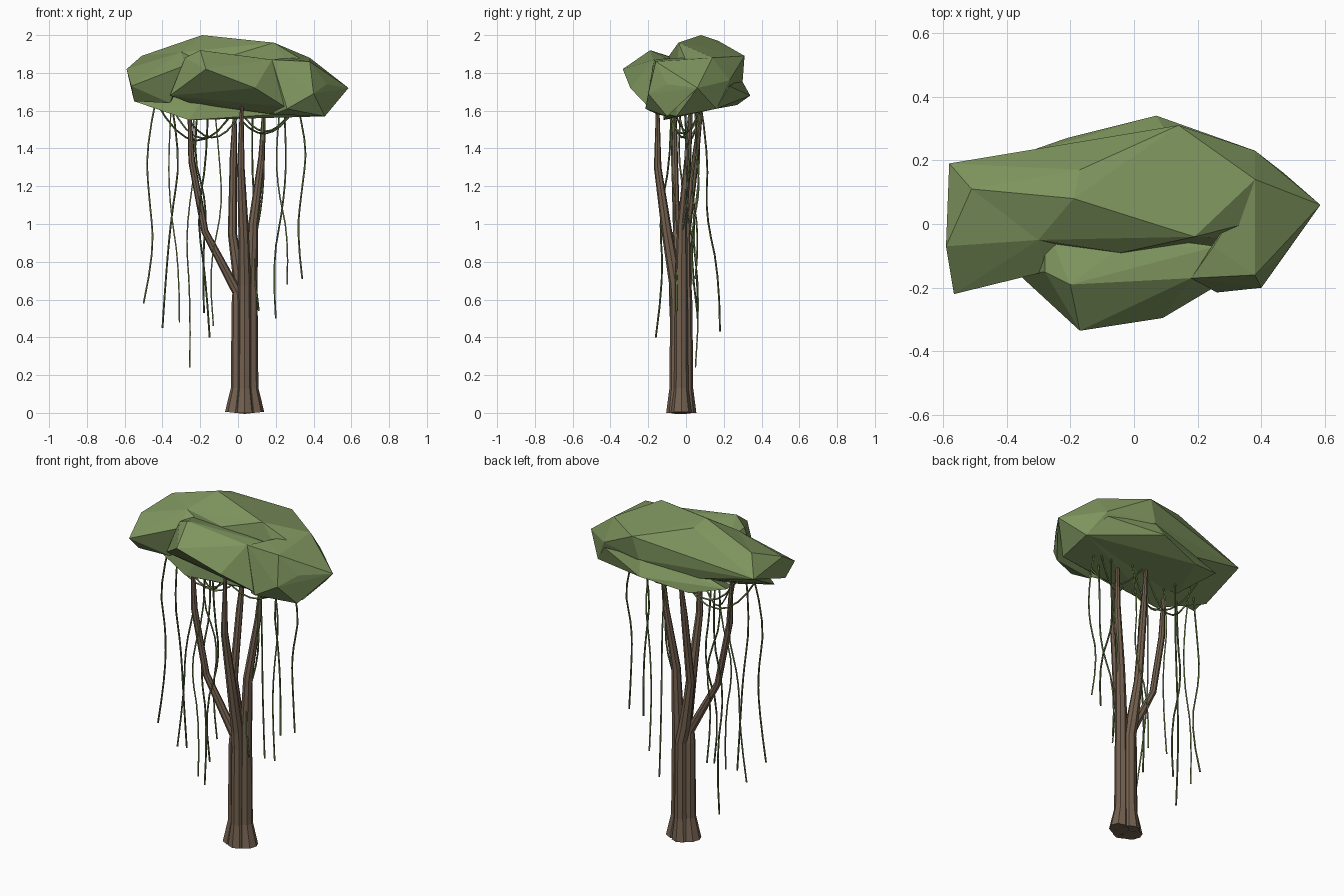
import bpy
import bmesh
from mathutils import Vector

cube = bpy.data.objects.get("Cube")
if cube:
    bpy.data.objects.remove(cube, do_unlink=True)


def make_material(name, rgb):
    material = bpy.data.materials.new(name)
    material.use_nodes = True
    color = (*rgb, 1)
    material.diffuse_color = color
    material.node_tree.nodes["Principled BSDF"].inputs["Base Color"].default_value = color
    return material


leaf_green = make_material("leaf green", (.21, .3, .112))
bark_brown = make_material("bark brown", (.175, .12, .08))
vine_green = make_material("vine green", (.14, .2, .065))


def add_object(name, data, material):
    obj = bpy.data.objects.new(name, data)
    bpy.context.collection.objects.link(obj)
    data.materials.append(material)
    return obj


def add_lobe(name, points):
    """Faceted foliage mass wrapped around a few corner points."""
    bm = bmesh.new()
    for point in points:
        bm.verts.new(point)
    result = bmesh.ops.convex_hull(bm, input=bm.verts)
    loose = set(result["geom_interior"]) | set(result["geom_unused"])
    loose = [item for item in loose if isinstance(item, bmesh.types.BMVert)]
    bmesh.ops.delete(bm, geom=loose, context="VERTS")
    bmesh.ops.recalc_face_normals(bm, faces=bm.faces)
    mesh = bpy.data.meshes.new(name)
    bm.to_mesh(mesh)
    bm.free()
    return add_object(name, mesh, leaf_green)


def add_tube(name, points, radii, material, kind="POLY", sides=4):
    """Flat-shaded tapered tube along a path, turned into a mesh."""
    curve = bpy.data.curves.new(name + " path", "CURVE")
    curve.dimensions = "3D"
    curve.bevel_depth = 1
    curve.bevel_resolution = (sides - 4) // 2
    curve.use_fill_caps = True
    curve.resolution_u = 3
    spline = curve.splines.new(kind)
    spline.points.add(len(points) - 1)
    for target, point, radius in zip(spline.points, points, radii):
        target.co = (*point, 1)
        target.radius = radius
    if kind == "NURBS":
        spline.order_u = 3
        spline.use_endpoint_u = True
    spline.use_smooth = False
    helper = bpy.data.objects.new(name + " path", curve)
    bpy.context.collection.objects.link(helper)
    bpy.context.view_layer.update()
    graph = bpy.context.evaluated_depsgraph_get()
    mesh = bpy.data.meshes.new_from_object(helper.evaluated_get(graph))
    bpy.data.objects.remove(helper, do_unlink=True)
    bpy.data.curves.remove(curve)
    mesh.materials.clear()
    mesh.name = name
    for polygon in mesh.polygons:
        polygon.use_smooth = False
    return add_object(name, mesh, material)


# Canopy: overlapping faceted lobes
add_lobe("canopy_main", [
    (-.58, .19, 1.78), (-.51, .11, 1.89), (-.19, .08, 2), (-.17, .17, 1.97),
    (-.3, -.05, 1.91), (.19, -.04, 1.96), (.14, .31, 1.89), (.1, .3, 1.76),
    (-.2, .23, 1.7), (.38, .23, 1.76), (.38, .14, 1.88), (.585, .06, 1.72),
    (.47, .16, 1.61), (.46, -.05, 1.57), (.19, -.1, 1.58), (-.26, -.12, 1.55),
    (-.04, -.09, 1.89), (-.55, -.05, 1.65)])
add_lobe("canopy_left", [
    (-.59, -.07, 1.82), (-.565, -.22, 1.73), (-.51, .11, 1.89), (-.58, .19, 1.78),
    (-.3, -.05, 1.91), (-.28, -.15, 1.84), (-.55, -.15, 1.65), (-.36, -.12, 1.64),
    (-.2, .05, 1.94)])
# The front lobe juts out over a steep undercut
add_lobe("canopy_front", [
    (-.2, -.19, 1.92), (-.28, -.15, 1.88), (-.17, -.335, 1.82), (.09, -.295, 1.72),
    (.18, -.17, 1.87), (-.36, -.16, 1.68), (-.25, -.1, 1.64), (.19, -.13, 1.58),
    (-.28, 0, 1.86), (-.04, -.07, 1.88), (.26, -.07, 1.86), (.25, -.2, 1.62)])
add_lobe("canopy_right", [
    (.18, -.17, 1.87), (.38, -.16, 1.86), (.25, -.07, 1.88), (.47, -.1, 1.74),
    (.4, -.2, 1.69), (.26, -.215, 1.61), (.46, -.1, 1.57), (.19, -.15, 1.58),
    (.585, .06, 1.72), (.38, .14, 1.88)])
# A low lip runs along the back
add_lobe("canopy_back_lip", [
    (.07, .34, 1.68), (-.21, .27, 1.63), (-.41, .2, 1.68), (.1, .29, 1.77),
    (-.2, .2, 1.74), (.47, .16, 1.61), (.38, .23, 1.73), (-.3, 0, 1.6), (.3, 0, 1.59)])

# Trunk: a bundle of stems that flare at the ground and part into branches
stem_radii = (.055, .038, .034)
stems = {
    "left": ((0, -.03), [(-.005, -.03, .64), (-.175, -.05, .96), (-.245, -.06, 1.33), (-.26, -.06, 1.65)],
             (.026, .019, .018, .008)),
    "back": ((.03, 0), [(.01, -.005, .68), (-.03, 0, .95), (-.025, .05, 1.35), (-.015, .085, 1.65)],
             (.034, .024, .019, .008)),
    "front": ((.035, -.05), [(.035, -.055, .68), (.03, -.1, .95), (.015, -.15, 1.3), (.02, -.15, 1.65)],
              (.034, .028, .02, .008)),
    "right": ((.07, -.025), [(.07, -.025, .68), (.08, -.02, 1), (.125, .01, 1.35), (.14, .03, 1.65)],
              (.034, .026, .018, .008)),
}
for side, ((x, y), branch, branch_radii) in stems.items():
    base = [(.035 + (x - .035) * 1.4, y, 0), (x, y, .13), (x, y, .58)]
    add_tube(side + "_stem", base + branch, stem_radii + branch_radii, bark_brown, sides=8)

# Hanging vines: bottom height, depth at top and bottom, then x from top to bottom
vines = [
    (.58, -.02, -.04, (-.43, -.49, -.47, -.44, -.5)),
    (.45, .05, 0, (-.36, -.3, -.35, -.38, -.4)),
    (.48, -.06, -.04, (-.35, -.37, -.36, -.31, -.31)),
    (.24, .06, .05, (-.24, -.22, -.28, -.25, -.255)),
    (.53, 0, .06, (-.2, -.25, -.16, -.19, -.18)),
    (.4, -.08, -.16, (-.16, -.16, -.22, -.17, -.15)),
    (.46, -.06, -.08, (-.13, -.1, -.08, -.16, -.13)),
    (.71, .04, .05, (.3, .37, .34, .31, .34)),
    (.68, .08, .03, (.23, .2, .21, .27, .26)),
    (.5, -.02, .06, (.24, .26, .24, .18, .2)),
    (.54, .03, -.05, (.13, .14, .13, .07, .11)),
    (.43, .07, .18, (.08, .07, .09, .04, .05)),
]
for index, (bottom, y_top, y_bottom, xs) in enumerate(vines):
    top = 1.68
    path = []
    for step, x in enumerate(xs):
        t = step / (len(xs) - 1)
        sway = .025 * (-1) ** (step + index) * (0 < t < 1)
        path.append((x, y_top + (y_bottom - y_top) * t + sway, top + (bottom - top) * t))
    add_tube(f"hanging_vine_{index + 1}", path, [.005] * len(path), vine_green, "NURBS")

# Looping vines slung between branches: start, end and sag
loops = [
    ((-.44, -.05, 1.66), (0, .08, 1.64), .26),
    ((-.36, .1, 1.64), (-.02, -.1, 1.62), .22),
    ((-.3, -.08, 1.62), (.02, .03, 1.6), .19),
    ((-.02, -.1, 1.6), (.31, .08, 1.63), .17),
    ((0, .08, 1.62), (.28, -.06, 1.6), .15),
]
for index, (start, end, sag) in enumerate(loops):
    start, end = Vector(start), Vector(end)
    path = []
    for step in range(9):
        t = step / 8
        path.append(start.lerp(end, t) - Vector((0, 0, 4 * sag * t * (1 - t) * .8)))
    add_tube(f"looping_vine_{index + 1}", path, [.005] * len(path), vine_green)
